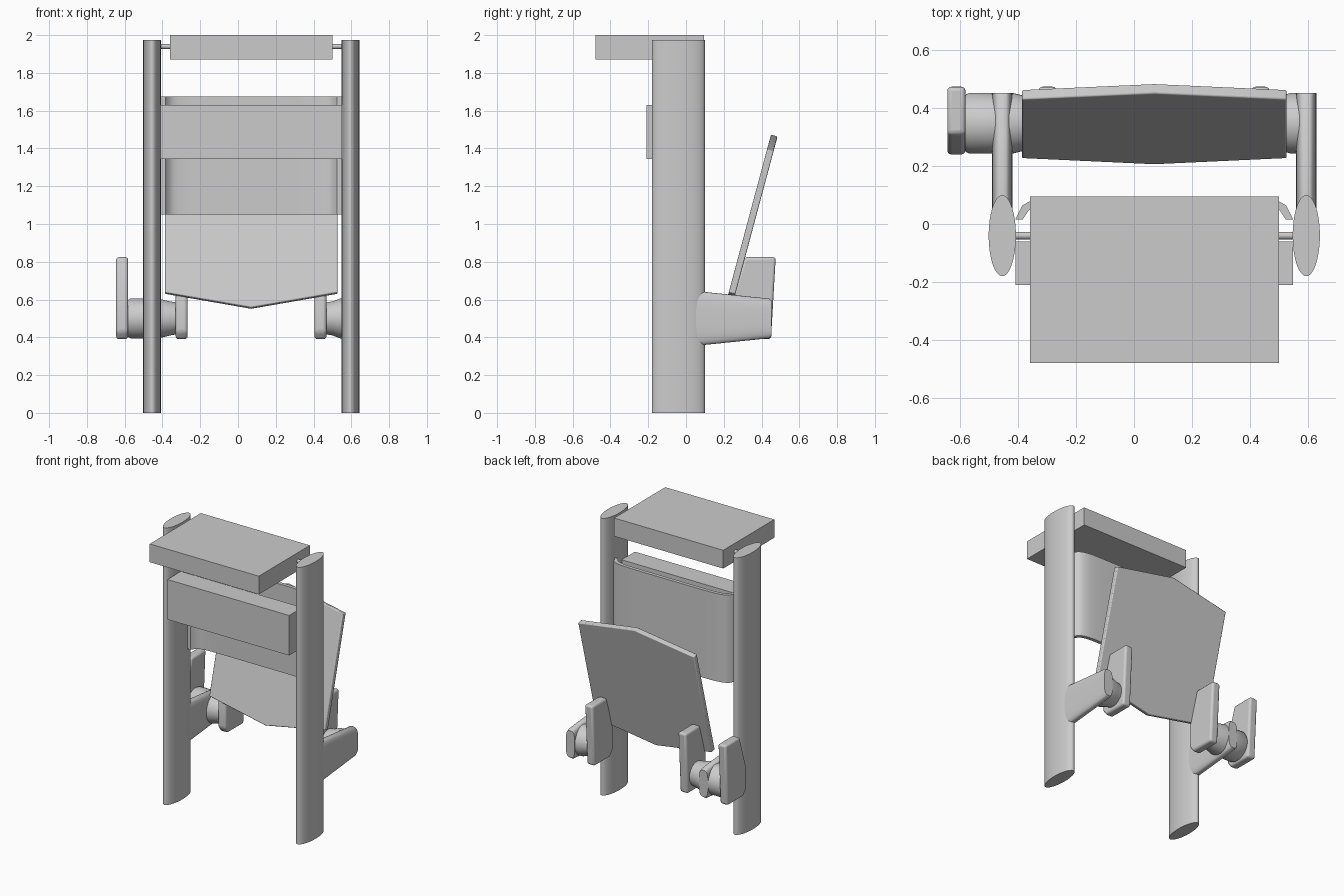
import bpy, bmesh, math
from mathutils import Vector

old = bpy.data.objects.get("Cube")
if old:
    bpy.data.objects.remove(old, do_unlink=True)

grey = bpy.data.materials.new("light grey")
grey.use_nodes = True
grey.diffuse_color = (0.6, 0.6, 0.6, 1)
grey.node_tree.nodes["Principled BSDF"].inputs["Base Color"].default_value = (0.6, 0.6, 0.6, 1)


def finish(name, bm, bevel=0):
    bmesh.ops.recalc_face_normals(bm, faces=bm.faces)
    mesh = bpy.data.meshes.new(name)
    bm.to_mesh(mesh)
    bm.free()
    mesh.materials.append(grey)
    ob = bpy.data.objects.new(name, mesh)
    bpy.context.collection.objects.link(ob)
    if bevel:
        mod = ob.modifiers.new("soft edges", "BEVEL")
        mod.width, mod.segments = bevel, 3
    bpy.ops.object.select_all(action="DESELECT")
    ob.select_set(True)
    bpy.context.view_layer.objects.active = ob
    bpy.ops.object.shade_smooth_by_angle(angle=math.radians(35))
    return ob


def loft(name, rings, bevel=0):
    """Skin a list of equal point rings and cap both ends."""
    bm = bmesh.new()
    loops = [[bm.verts.new(p) for p in ring] for ring in rings]
    n = len(loops[0])
    for a, b in zip(loops, loops[1:]):
        for i in range(n):
            j = (i + 1) % n
            bm.faces.new((a[i], a[j], b[j], b[i]))
    bm.faces.new(loops[0])
    bm.faces.new(loops[-1])
    return finish(name, bm, bevel)


def box(name, x0, x1, y0, y1, z0, z1):
    corners = ((x0, y0), (x1, y0), (x1, y1), (x0, y1))
    return loft(name, [[(x, y, z) for x, y in corners] for z in (z0, z1)])


def ellipse(rx, ry, power=1.0, n=48):
    """Points of an ellipse; a power below one squares it off."""
    pts = []
    for i in range(n):
        c, s = math.cos(math.tau * i / n), math.sin(math.tau * i / n)
        pts.append((rx * math.copysign(abs(c) ** power, c), ry * math.copysign(abs(s) ** power, s)))
    return pts


def spool(name, stations, y, z):
    """Round body along x from (x, radius) stations."""
    loft(name, [[(x, y + a, z + b) for a, b in ellipse(r, r)] for x, r in stations])


MID = 0.07       # centre between the legs
HALF = 0.525     # leg distance from that centre

# Legs and the arms reaching back from them
for side, sx in (("right", -1), ("left", 1)):
    cx = MID + sx * HALF
    loft(side + "_leg", [[(cx + a, -0.04 + b, z) for a, b in ellipse(0.047, 0.14)] for z in (0, 1.975)])
    loft(side + "_arm", [[(cx + a, y, 0.5 + b) for a, b in ellipse(0.035, h, 0.6)]
                         for y, h in ((0, 0.15), (0.1, 0.14), (0.44, 0.105), (0.453, 0.095))])

# Top platform on its rod, and the front box
box("top_platform", -0.36, 0.5, -0.48, 0.095, 1.87, 2.0)
spool("platform_rod", ((MID - HALF, 0.013), (MID + HALF, 0.013)), -0.04, 1.94)
box("front_box", -0.41, 0.55, -0.21, -0.06, 1.345, 1.63)

# Curved sheet with ends curling forward to the legs
outer, inner = [], []
for i in range(41):
    t = -1 + i / 20
    # quarter-round ends, nearly flat middle
    arc = (1 - abs(t) ** 9) ** 0.5
    outer.append((MID + 0.48 * t, 0.015 + 0.08 * arc))
    inner.append((MID + 0.455 * t, 0.015 + 0.055 * arc))
outline = outer + inner[::-1]
loft("curved_sheet", [[(x, y, z) for x, y in outline] for z in (1.05, 1.675)])

# Leaning six-sided panel
along = Vector((0, math.sin(math.radians(15)), math.cos(math.radians(15))))
across = Vector((0, along.z, -along.y))
foot = Vector((MID, 0.205, 0.559))
shape = ((0, 0), (0.457, 0.082), (0.457, 0.866), (0, 0.946), (-0.457, 0.866), (-0.457, 0.082))
loft("leaning_panel", [[foot + along * s + across * d + Vector((x, 0, 0)) for x, s in shape]
                       for d in (0, 0.036)], 0.006)

# Rear holders: round bodies between upright flanges
spool("right_holder", ((-0.61, 0.08), (-0.57, 0.105), (-0.42, 0.105), (-0.36, 0.09), (-0.3, 0.08)), 0.348, 0.5)
spool("left_holder", ((0.44, 0.08), (0.5, 0.09), (0.54, 0.105), (0.61, 0.105)), 0.348, 0.5)
profile = ((0.27, 0.39), (0.45, 0.39), (0.475, 0.825), (0.31, 0.825), (0.24, 0.6), (0.24, 0.43))
for name, x0 in (("outer_right", -0.645), ("inner_right", -0.33), ("inner_left", 0.405)):
    loft(name + "_flange", [[(x, y, z) for y, z in profile] for x in (x0, x0 + 0.063)], 0.015)
